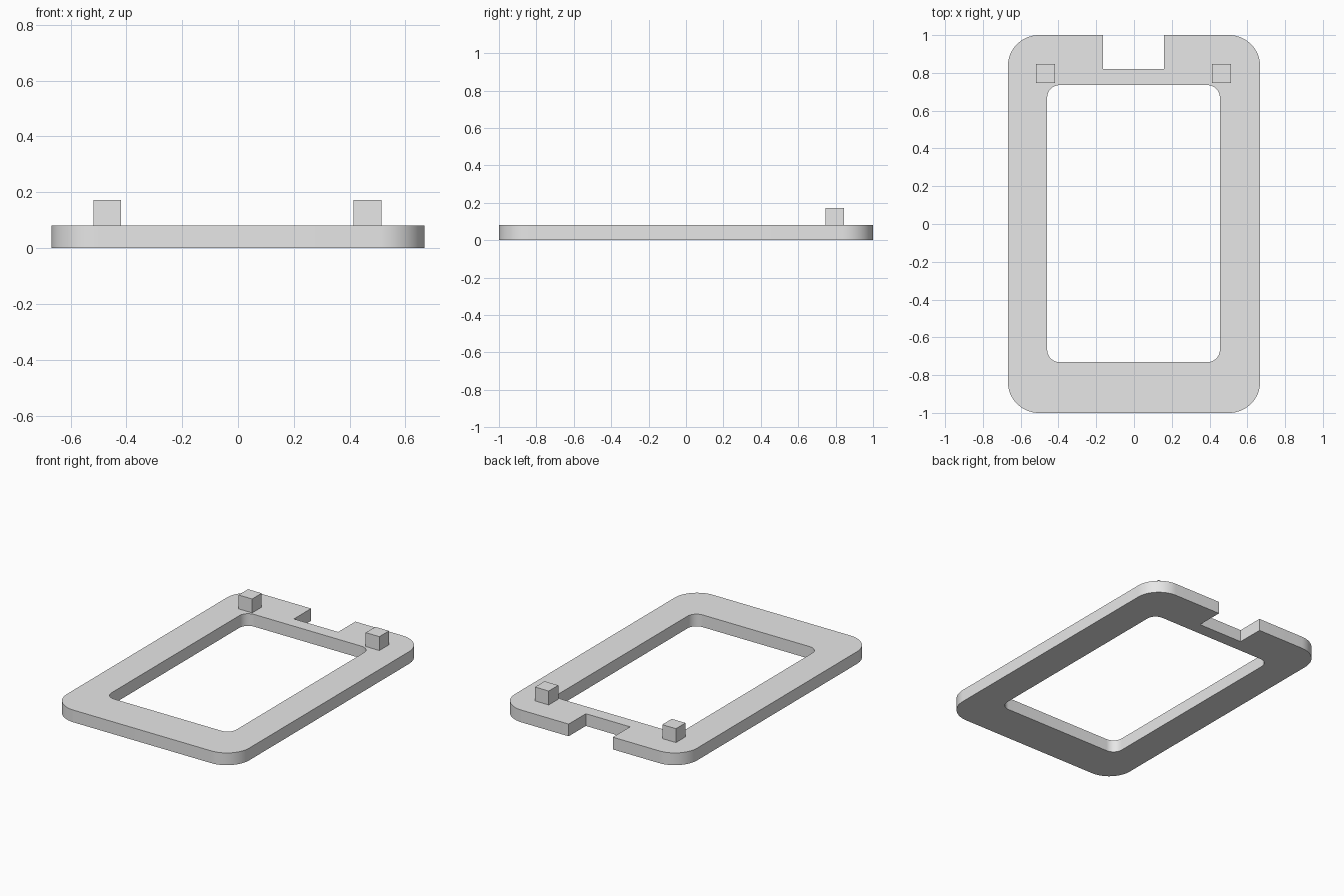
import bpy
import bmesh
from math import cos, sin, pi, radians

cube = bpy.data.objects.get("Cube")
if cube:
    bpy.data.objects.remove(cube, do_unlink=True)

THICK = 0.081
SHIFT = -0.0025  # opening, notch and pegs sit slightly off centre

grey = bpy.data.materials.new("light grey")
grey.use_nodes = True
grey.diffuse_color = (0.8, 0.8, 0.8, 1)
grey.node_tree.nodes["Principled BSDF"].inputs["Base Color"].default_value = (0.8, 0.8, 0.8, 1)


def corner(cx, cy, radius, quarter, steps=16):
    """Points of a quarter circle, counter-clockwise."""
    angles = [(quarter + i / steps) * pi / 2 for i in range(steps + 1)]
    return [(cx + radius * cos(a), cy + radius * sin(a)) for a in angles]


def rounded_rect(hx, hy, radius, x=0, y=0, top_points=()):
    """Rounded outline; top_points are inserted along the back edge."""
    dx, dy = hx - radius, hy - radius
    signs = [(1, 1), (-1, 1), (-1, -1), (1, -1)]
    points = []
    for quarter, (sx, sy) in enumerate(signs):
        points += corner(x + sx * dx, y + sy * dy, radius, quarter)
        if quarter == 0:
            points += top_points
    return points


def extruded(name, outlines, z0, z1):
    """Filled flat outlines (inner ones become holes) given thickness."""
    curve = bpy.data.curves.new(name, "CURVE")
    curve.dimensions = "2D"
    curve.fill_mode = "BOTH"
    curve.extrude = (z1 - z0) / 2
    for outline in outlines:
        spline = curve.splines.new("POLY")
        spline.points.add(len(outline) - 1)
        for point, (x, y) in zip(spline.points, outline):
            point.co = (x, y, 0, 1)
        spline.use_cyclic_u = True
    temp = bpy.data.objects.new(name + " outline", curve)
    bpy.context.collection.objects.link(temp)
    bpy.context.view_layer.update()
    mesh = bpy.data.meshes.new_from_object(temp.evaluated_get(bpy.context.evaluated_depsgraph_get()))
    bpy.data.objects.remove(temp, do_unlink=True)

    # Weld the caps to the walls
    bm = bmesh.new()
    bm.from_mesh(mesh)
    bmesh.ops.remove_doubles(bm, verts=bm.verts, dist=0.0001)
    bmesh.ops.recalc_face_normals(bm, faces=bm.faces)
    bm.to_mesh(mesh)
    bm.free()
    mesh.materials.clear()
    mesh.materials.append(grey)
    obj = bpy.data.objects.new(name, mesh)
    obj.location.z = (z0 + z1) / 2
    bpy.context.collection.objects.link(obj)
    return obj


# Frame plate with a square notch in the back edge
n = 0.162
notch = [(SHIFT + n, 1), (SHIFT + n, 0.82), (SHIFT - n, 0.82), (SHIFT - n, 1)]
outer = rounded_rect(0.668, 1, 0.165, top_points=notch)
opening = rounded_rect(0.457, 0.733, 0.065, x=SHIFT, y=0.002)
frame = extruded("frame_plate", [outer, opening], 0, THICK)

bpy.ops.object.select_all(action="DESELECT")
frame.select_set(True)
bpy.context.view_layer.objects.active = frame
bpy.ops.object.shade_smooth_by_angle(angle=radians(30))

# Two square pegs near the back corners
for name, side in (("left_peg", 1), ("right_peg", -1)):
    bpy.ops.mesh.primitive_cube_add(size=1, location=(SHIFT + side * 0.466, 0.796, THICK + 0.046))
    peg = bpy.context.object
    peg.name = name
    peg.scale = (0.1, 0.1, 0.092)
    peg.data.materials.append(grey)
